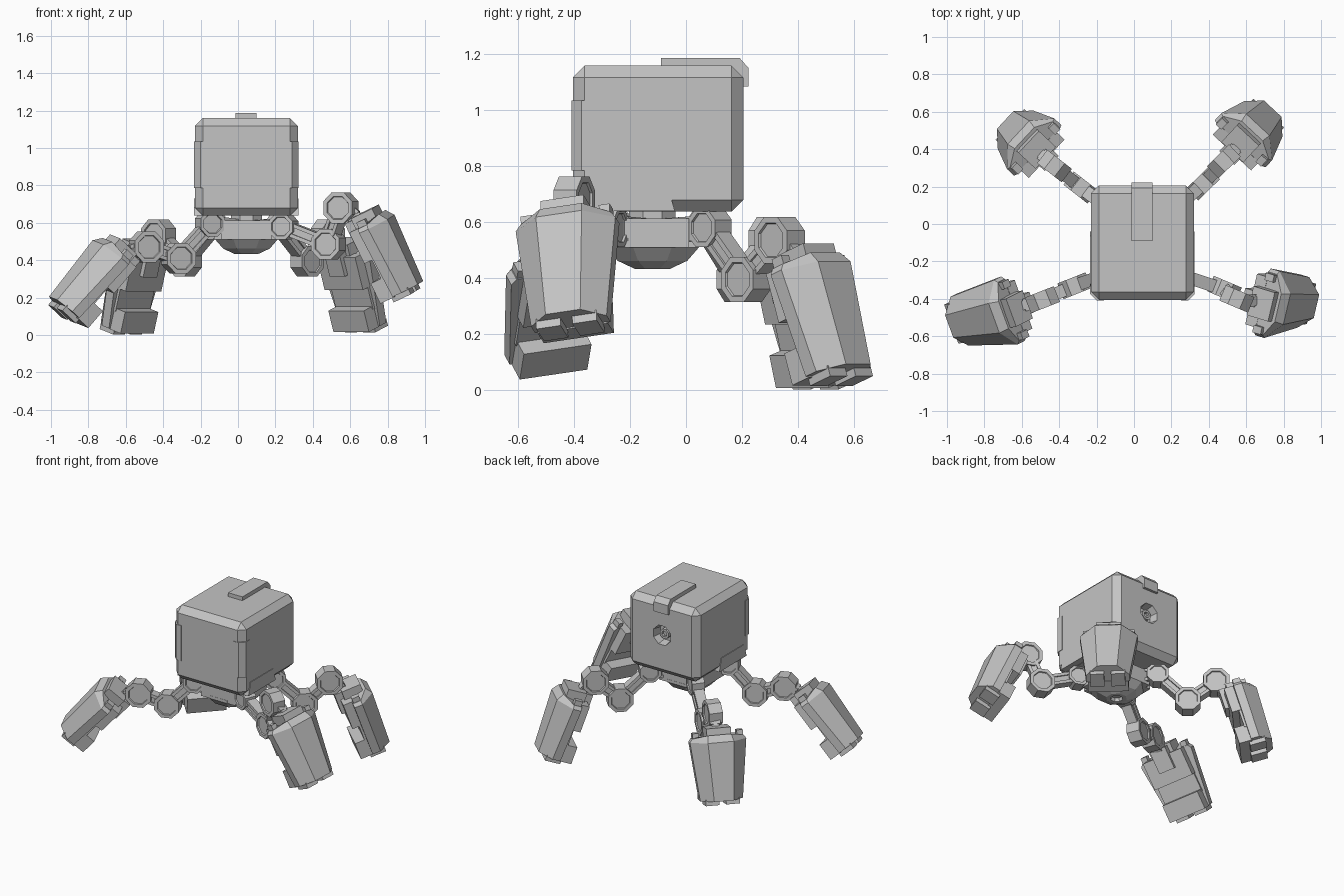
import bpy
import bmesh
from math import radians, sin, cos, tau
from mathutils import Vector, Matrix

old = bpy.data.objects.get("Cube")
if old:
    bpy.data.objects.remove(old, do_unlink=True)

grey = bpy.data.materials.new("plain_grey")
grey.use_nodes = True
COLOUR = (0.55, 0.55, 0.55, 1)
grey.diffuse_color = COLOUR
grey.node_tree.nodes["Principled BSDF"].inputs["Base Color"].default_value = COLOUR

UP = Vector((0, 0, 1))


def frame(origin, x_axis, z_axis):
    """Matrix with the given origin and x axis, z as near to z_axis as possible."""
    x = Vector(x_axis).normalized()
    y = Vector(z_axis).cross(x).normalized()
    m = Matrix((x, y, x.cross(y))).transposed().to_4x4()
    m.translation = origin
    return m


def loft(name, sections, matrix=Matrix()):
    """Skin a stack of equal-length sections and cap both ends."""
    bm = bmesh.new()
    rows = [[bm.verts.new(matrix @ Vector(p)) for p in s] for s in sections]
    n = len(rows[0])
    for a, b in zip(rows, rows[1:]):
        for i in range(n):
            j = (i + 1) % n
            bm.faces.new((a[i], a[j], b[j], b[i]))
    bm.faces.new(rows[0])
    bm.faces.new(rows[-1])
    bmesh.ops.recalc_face_normals(bm, faces=bm.faces)
    mesh = bpy.data.meshes.new(name)
    bm.to_mesh(mesh)
    bm.free()
    mesh.materials.append(grey)
    obj = bpy.data.objects.new(name, mesh)
    bpy.context.collection.objects.link(obj)
    return obj


def box(name, x, y, z, matrix=Matrix()):
    """Box from three (low, high) ranges."""
    return loft(name, [[(x[0], y[0], h), (x[1], y[0], h), (x[1], y[1], h), (x[0], y[1], h)]
                       for h in z], matrix)


def turned(name, rings, matrix, sides=8):
    """Faceted solid from (radius, height) rings around the local z axis."""
    return loft(name, [[(r * cos(tau * (i + 0.5) / sides), r * sin(tau * (i + 0.5) / sides), h)
                        for i in range(sides)] for r, h in rings], matrix)


def bevel(obj, width):
    mod = obj.modifiers.new("chamfer", "BEVEL")
    mod.width = width
    mod.segments = 1
    mod.limit_method = "ANGLE"


# Body: chamfered block with an eight-sided socket in its back
CX = 0.045
body = box("body", (-0.23, 0.32), (-0.405, 0.205), (0.638, 1.16))
bevel(body, 0.042)
back = frame((CX, 0.205, 0.92), (1, 0, 0), (0, 1, 0))
cutter = turned("socket_cutter", [(0.06, -0.06), (0.078, 0.03)], back)
cutter.hide_render = True
cutter.display_type = "WIRE"
cut = body.modifiers.new("socket", "BOOLEAN")
cut.operation = "DIFFERENCE"
cut.solver = "EXACT"
cut.object = cutter
turned("socket_plug", [(0.036, -0.065), (0.036, -0.025), (0.02, -0.025), (0.02, -0.045)], back)

# Strap running over the top and down the back
strap = [(-0.09, 1.15), (-0.09, 1.187), (0.192, 1.187), (0.223, 1.152),
         (0.223, 1.085), (0.19, 1.085), (0.16, 1.12)]
loft("top_strap", [[(x, y, z) for y, z in strap] for x in (-0.014, 0.098)])

# Chamfered corner blocks and hip skirts on both sides
for side, s in (("left", 1), ("right", -1)):
    corner = [(0.279, -0.332), (0.279, -0.374), (0.245, -0.409), (0.205, -0.409), (0.205, -0.332)]
    loft(side + "_corner_block",
         [[(CX + s * x, y, z) for x, y in corner] for z in (0.785, 1.035)])
    skirt = [(-0.345, 0.64), (-0.04, 0.64), (-0.065, 0.73), (-0.32, 0.73)]
    loft(side + "_skirt", [[(CX + s * x, y, z) for y, z in skirt] for x in (0.2, 0.279)])

# Turret under the body
turret = Matrix.Translation((CX, -0.12, 0))
turned("neck", [(0.09, 0.60), (0.09, 0.66)], turret)
box("turret_block_long", (-0.135, 0.135), (-0.165, 0.165), (0.51, 0.613), turret)
box("turret_block_wide", (-0.172, 0.172), (-0.13, 0.13), (0.51, 0.613), turret)
turned("turret_dome", [(0.18, 0.53), (0.18, 0.51), (0.135, 0.462), (0.068, 0.433),
                       (0.04, 0.433), (0.034, 0.455)], turret)


def joint(name, at, axis, r, half):
    """Octagonal hinge with a sunken disc on each side."""
    rings = [(r * 0.7, half - 0.008), (r * 0.74, half), (r, half)]
    rings = [(a, -h) for a, h in rings] + [(a, h) for a, h in reversed(rings)]
    turned(name, rings, frame(at, axis.cross(UP), axis))


def link(name, a, b, size=0.033):
    """Bar with a raised rail along its upper and lower edges."""
    m = frame(a, b - a, UP)
    length = (b - a).length
    box(name, (0, length), (-0.024, 0.024), (-size, size), m)
    for rail, s in (("upper", 1), ("lower", -1)):
        zs = sorted((s * (size - 0.016), s * (size + 0.004)))
        box(name + "_" + rail + "_rail", (0.06, length - 0.06), (-0.034, 0.034), zs, m)


def shell_section(h, wide, deep, drop=0.0):
    """Half of an octagon-like outline, flat on its inner side; drop lowers the flanks."""
    half = [(-0.035, wide, h - drop), (0.02, wide, h - drop), (deep, wide * 0.46, h)]
    return half + [(n, -t, z) for n, t, z in reversed(half)]


def foot(name, ankle, yaw, tilt, roll):
    out = Vector((cos(yaw), sin(yaw), 0))
    down = out * sin(tilt) - UP * cos(tilt)
    n = out * cos(tilt) + UP * sin(tilt)
    n = Matrix.Rotation(roll, 3, -down) @ n
    top = ankle + down * 0.115 + n * 0.115
    m = frame(top, n, -down)
    # Outer armour, narrowing toward the ground
    loft(name + "_shell", [shell_section(0.0, 0.168, 0.08, 0.022),
                           shell_section(-0.045, 0.185, 0.112),
                           shell_section(-0.43, 0.14, 0.1)], m)
    # Inner slabs with a groove between them
    box(name + "_upper_slab", (-0.095, -0.03), (-0.14, 0.14), (-0.205, -0.02), m)
    box(name + "_core", (-0.05, -0.03), (-0.135, 0.135), (-0.33, -0.2), m)
    box(name + "_lower_slab", (-0.115, -0.03), (-0.13, 0.13), (-0.435, -0.315), m)
    # Raised collar, side tabs and toes
    box(name + "_collar", (-0.07, 0.06), (-0.08, 0.08), (-0.03, 0.042), m)
    box(name + "_ankle_block", (-0.12, -0.05), (-0.055, 0.055), (-0.12, 0.03), m)
    for s in (-1, 1):
        part = "_left" if s > 0 else "_right"
        box(name + part + "_tab", (-0.03, 0.02), sorted((s * 0.125, s * 0.165)), (-0.04, 0.012), m)
        box(name + part + "_toe", (-0.05, 0.055), sorted((s * 0.022, s * 0.112)), (-0.46, -0.42), m)
    # Strut from the ankle hinge into the foot
    link(name + "_strut", ankle, top - n * 0.05 + down * 0.02, 0.045)


# Legs: hip, knee and ankle positions, then yaw, tilt and roll of the foot
LEGS = {
    "front_left": ((0.243, -0.27, 0.58), (0.484, -0.35, 0.485), (0.55, -0.40, 0.68), 4, 26, -19),
    "front_right": ((-0.15, -0.27, 0.595), (-0.318, -0.33, 0.41), (-0.49, -0.405, 0.47), 191, 41, 12),
    "back_left": ((0.225, 0.085, 0.58), (0.37, 0.215, 0.395), (0.48, 0.335, 0.535), 47, 19.5, 0),
    "back_right": ((-0.13, 0.08, 0.58), (-0.285, 0.195, 0.395), (-0.425, 0.31, 0.535), 137, 16.5, 0),
}
for name, (hip, knee, ankle, *angles) in LEGS.items():
    hip, knee, ankle = Vector(hip), Vector(knee), Vector(ankle)
    run = ankle - hip
    axis = Vector((-run.y, run.x, 0)).normalized()
    link(name + "_hip_mount", Vector((CX, -0.12, 0.565)), hip, 0.04)
    joint(name + "_hip", hip, axis, 0.075, 0.042)
    link(name + "_thigh", hip, knee)
    joint(name + "_knee", knee, axis, 0.088, 0.045)
    link(name + "_shin", knee, ankle)
    joint(name + "_ankle", ankle, axis, 0.09, 0.045)
    foot(name + "_foot", ankle, *map(radians, angles))
